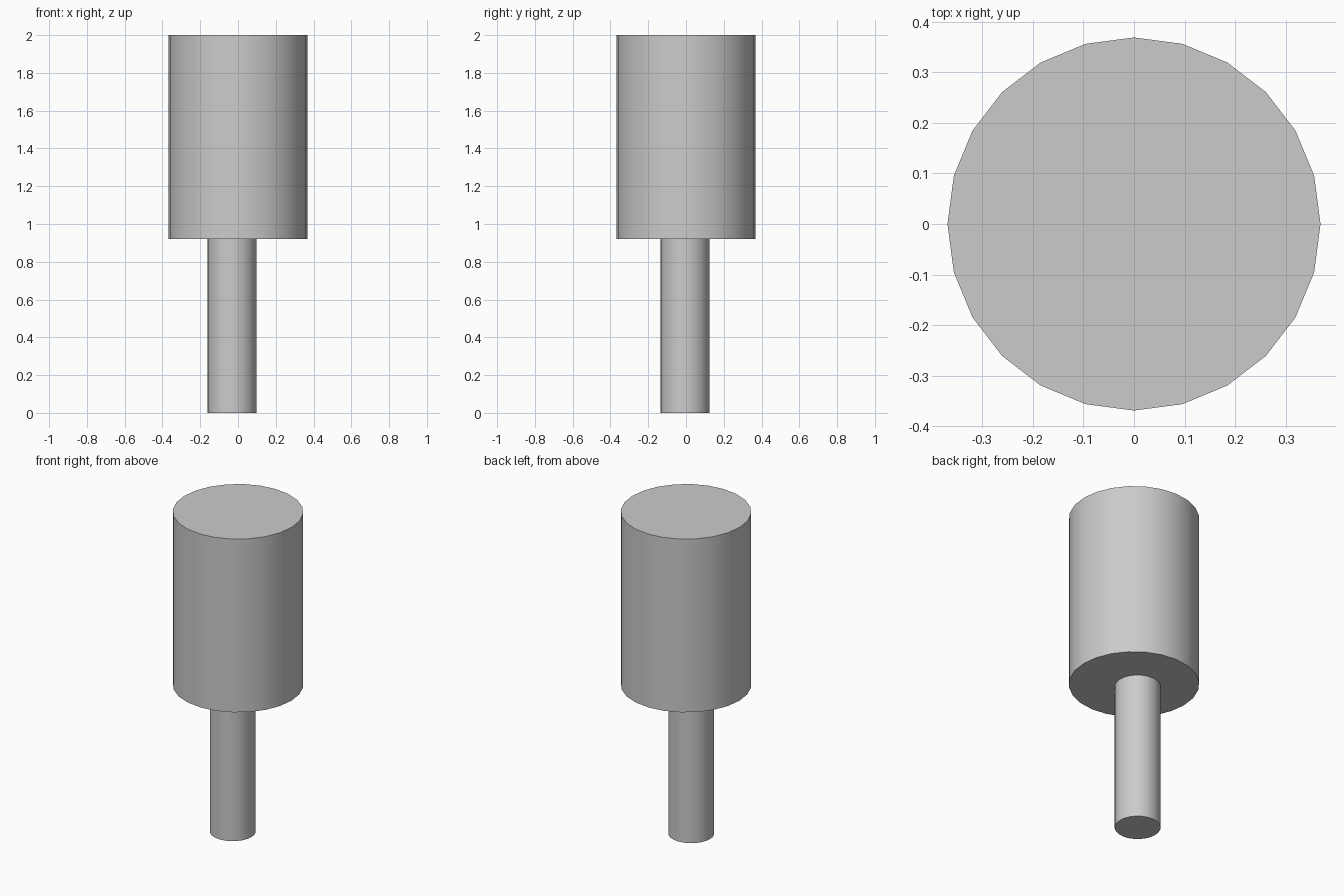
import bpy, math

if "Cube" in bpy.data.objects:
    bpy.data.objects.remove(bpy.data.objects["Cube"])


def cylinder(name, radius, z0, z1, x=0.0, y=0.0):
    """Upright 24-sided cylinder with smooth sides and sharp rims."""
    bpy.ops.mesh.primitive_cylinder_add(
        vertices=24, radius=radius, depth=z1 - z0,
        location=(x, y, (z0 + z1) / 2))
    ob = bpy.context.object
    ob.name = name
    bpy.ops.object.shade_smooth_by_angle(angle=math.radians(40))
    return ob


# Wide upper body
cylinder("body", 0.369, 0.92, 2.0)

# Thin lower shaft, set slightly off centre
cylinder("shaft", 0.13, 0.0, 0.92, x=-0.032, y=-0.006)
